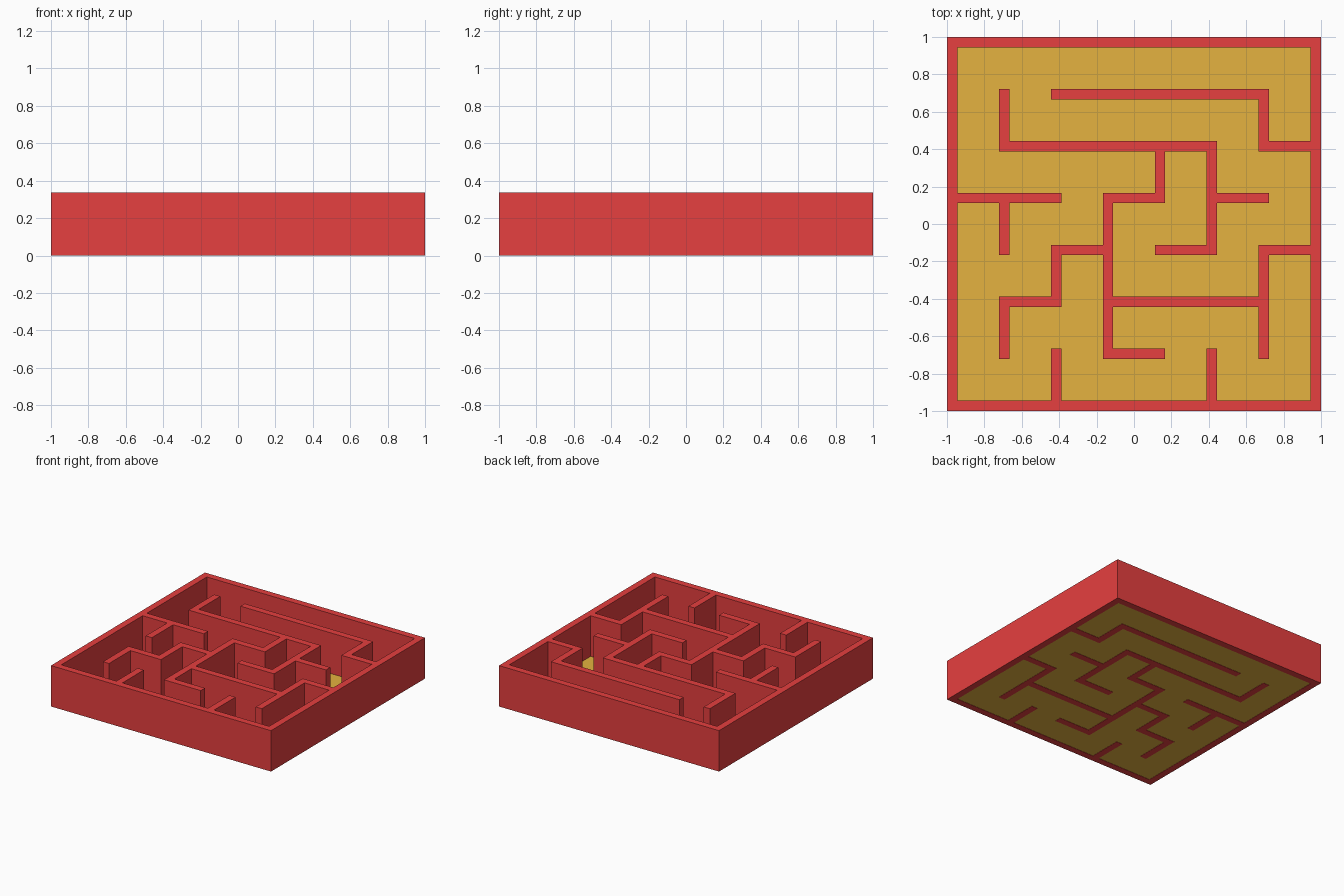
import bpy, bmesh, math

if "Cube" in bpy.data.objects:
    bpy.data.objects.remove(bpy.data.objects["Cube"])

T = 2 / 36          # wall thickness; maze lines are 5 thicknesses apart
HEIGHT = 0.336
FLOOR_Z = 0.002

# Walls as (line, start, end) on the 0..7 maze lines
UPRIGHT = [(0, 0, 7), (7, 0, 7), (1, 1, 2), (1, 3, 4), (1, 5, 6), (2, 0, 1),
           (2, 2, 3), (3, 1, 4), (4, 4, 5), (5, 0, 1), (5, 3, 5), (6, 1, 3), (6, 5, 6)]
ACROSS = [(0, 0, 7), (7, 0, 7), (1, 3, 4), (2, 1, 2), (2, 3, 6), (3, 2, 3), (3, 4, 5),
          (3, 6, 7), (4, 0, 2), (4, 3, 4), (4, 5, 6), (5, 1, 5), (5, 6, 7), (6, 2, 6)]


def material(name, colour):
    mat = bpy.data.materials.new(name)
    mat.diffuse_color = (*colour, 1)
    mat.use_nodes = True
    mat.node_tree.nodes["Principled BSDF"].inputs["Base Color"].default_value = mat.diffuse_color
    return mat


def add_object(name, bm, mat):
    mesh = bpy.data.meshes.new(name)
    bm.to_mesh(mesh)
    bm.free()
    mesh.materials.append(mat)
    obj = bpy.data.objects.new(name, mesh)
    bpy.context.collection.objects.link(obj)
    return obj


# Maze walls: fill the plan squares, extrude up, merge flat faces
cells = {(5 * k, j) for k, a, b in UPRIGHT for j in range(5 * a, 5 * b + 1)}
cells |= {(i, 5 * k) for k, a, b in ACROSS for i in range(5 * a, 5 * b + 1)}
bm = bmesh.new()
for i, j in sorted(cells):
    x, y = -1 + i * T, -1 + j * T
    bm.faces.new([bm.verts.new(p) for p in
                  ((x, y, 0), (x + T, y, 0), (x + T, y + T, 0), (x, y + T, 0))])
bmesh.ops.remove_doubles(bm, verts=bm.verts[:], dist=T / 10)
top = bmesh.ops.extrude_face_region(bm, geom=bm.faces[:], use_keep_orig=True)
bmesh.ops.translate(bm, vec=(0, 0, HEIGHT),
                    verts=[v for v in top["geom"] if isinstance(v, bmesh.types.BMVert)])
bmesh.ops.dissolve_limit(bm, angle_limit=math.radians(1), verts=bm.verts[:], edges=bm.edges[:])
bmesh.ops.recalc_face_normals(bm, faces=bm.faces[:])
add_object("maze_walls", bm, material("wall_red", (0.79, 0.05, 0.05)))

# Floor sheet inside the outer walls
bm = bmesh.new()
bmesh.ops.create_grid(bm, x_segments=1, y_segments=1, size=1 - T / 2)
bmesh.ops.translate(bm, vec=(0, 0, FLOOR_Z), verts=bm.verts[:])
add_object("maze_floor", bm, material("floor_orange", (0.78, 0.45, 0.05)))
